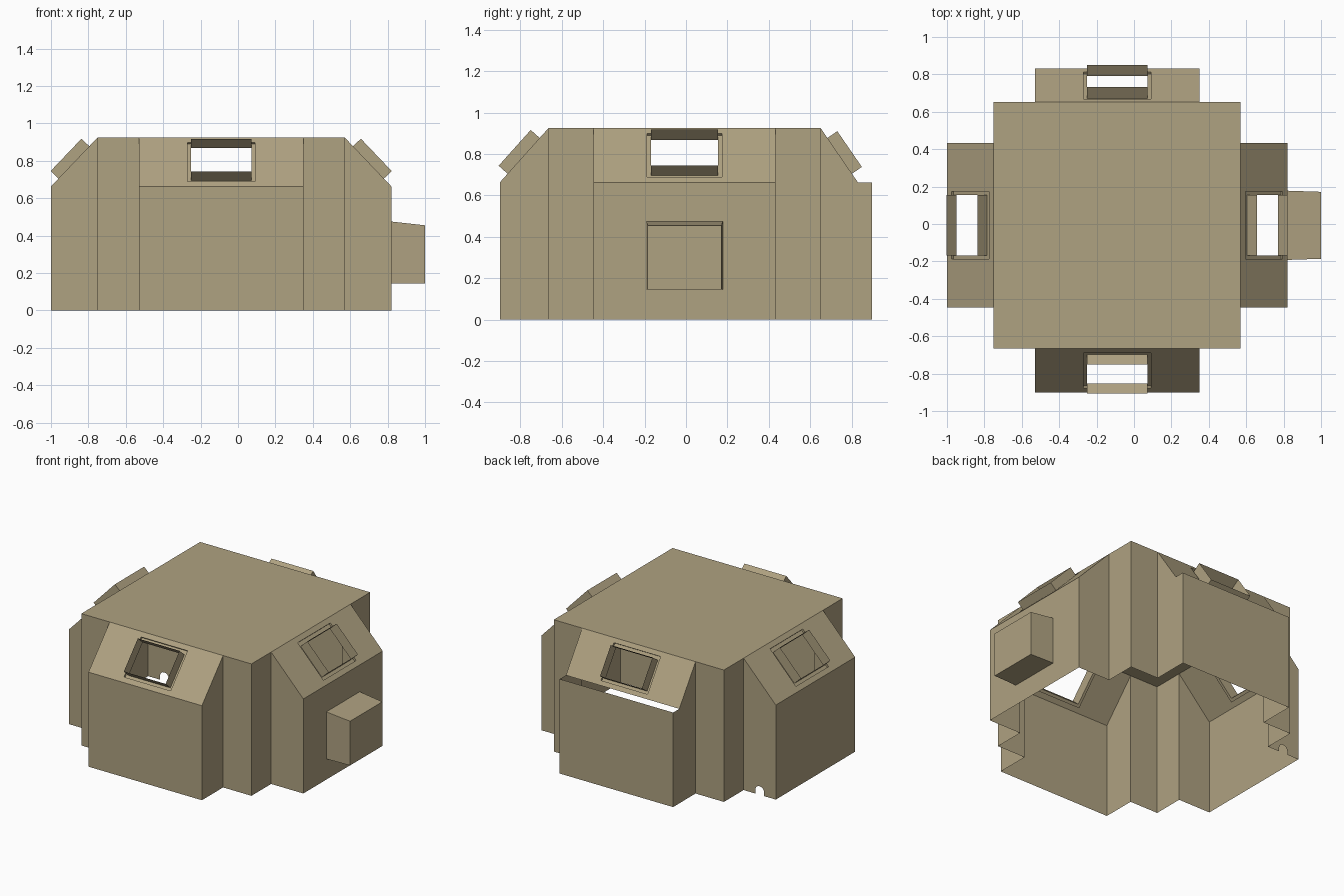
import bpy, bmesh, math
from mathutils import Vector

if "Cube" in bpy.data.objects:
    bpy.data.objects.remove(bpy.data.objects["Cube"])

CX, CY = -0.09, -0.007        # centre of the cross-shaped plan
TOP, EAVE = 0.925, 0.663      # roof height, bottom of sloped panels
HALF = 0.44                   # half width of every wing
CORE = Vector((0.66, 0.658))  # half size of the core

sand = bpy.data.materials.new("sand_beige")
sand.diffuse_color = (0.43, 0.36, 0.22, 1)
sand.use_nodes = True
sand.node_tree.nodes["Principled BSDF"].inputs["Base Color"].default_value = sand.diffuse_color


def add_face(bm, pts, out):
    """Add a polygon whose normal points along out."""
    f = bm.faces.new([bm.verts.new(p) for p in pts])
    f.normal_update()
    if f.normal.dot(Vector(out)) < 0:
        f.normal_flip()


def finish(bm, name):
    bmesh.ops.remove_doubles(bm, verts=bm.verts, dist=0.0005)
    me = bpy.data.meshes.new(name)
    bm.to_mesh(me)
    bm.free()
    me.materials.append(sand)
    bpy.context.collection.objects.link(bpy.data.objects.new(name, me))


def ring(bm, outer, inner, out=None):
    """Four quads joining two rectangles; faces away from the centre if out is None."""
    mid = sum(outer + inner, Vector()) / 8
    for i in range(4):
        j = (i + 1) % 4
        q = [outer[i], outer[j], inner[j], inner[i]]
        add_face(bm, q, out if out is not None else sum(q, Vector()) / 4 - mid)


def wing(name, d, v0, v1, wall, mouse_hole=False):
    d = Vector(d)
    lat = Vector((-d.y, d.x))

    def P(u, v, z):
        p = lat * u + d * v
        return Vector((CX + p.x, CY + p.y, z))

    side = P(1, 0, 0) - P(0, 0, 0)
    fwd = P(0, 1, 0) - P(0, 0, 0)
    length = math.hypot(v1 - v0, TOP - EAVE)
    nv, nz = (TOP - EAVE) / length, (v1 - v0) / length
    normal = fwd * nv + Vector((0, 0, nz))

    def rect(u, f0, f1, off):
        """Rectangle on the slope between fractions f0 and f1, pushed along the normal."""
        return [P(a, v0 + (v1 - v0) * f, TOP - (TOP - EAVE) * f) + normal * off
                for a, f in ((-u, f0), (u, f0), (u, f1), (-u, f1))]

    # walls
    bm = bmesh.new()
    add_face(bm, [P(-HALF, wall, 0), P(HALF, wall, 0), P(HALF, wall, EAVE), P(-HALF, wall, EAVE)], fwd)
    for s in (-1, 1):
        prof = [(wall, 0), (wall, EAVE), (v1, EAVE), (v0, TOP), (v0, 0)]
        if wall == v1:
            prof.pop(1)
        if mouse_hole and s < 0:  # small arched opening at the ground
            c, r = 0.785, 0.034
            prof += [(c - r, 0)]
            prof += [(c - r * math.cos(math.pi * k / 8), 0.026 + r * math.sin(math.pi * k / 8)) for k in range(9)]
            prof += [(c + r, 0)]
        add_face(bm, [P(s * HALF, v, z) for v, z in prof], side * s)
    # sloped panel around the window, with a shallow recess
    hole = rect(0.181, 0.1, 0.9, 0)
    sunk = rect(0.181, 0.1, 0.9, -0.014)
    base = rect(0.162, 0.18, 0.84, -0.014)
    ring(bm, rect(HALF, 0, 1, 0), hole, normal)
    ring(bm, hole, sunk)
    ring(bm, sunk, base, normal)
    finish(bm, name + "_wing")

    # open window hood projecting from the slope
    bm = bmesh.new()
    ring(bm, base, rect(0.162, 0.18, 0.84, 0.058))
    finish(bm, name + "_window_hood")


wing("front", (0, -1), CORE.y, 0.893, 0.893)
wing("back", (0, 1), CORE.y, 0.838, 0.907)   # wall stands clear of the slope
wing("left", (-1, 0), CORE.x, 0.91, 0.91, True)
wing("right", (1, 0), CORE.x, 0.91, 0.91)

# core: flat roof and four outer corners
bm = bmesh.new()
X, Y = CORE
add_face(bm, [(CX + a * X, CY + b * Y, TOP) for a, b in ((-1, -1), (1, -1), (1, 1), (-1, 1))], (0, 0, 1))
for a in (-1, 1):
    for b in (-1, 1):
        corner = (CX + a * X, CY + b * Y)
        for end, out in (((CX + a * HALF, CY + b * Y), (0, b, 0)),
                         ((CX + a * X, CY + b * HALF), (a, 0, 0))):
            add_face(bm, [(*corner, 0), (*end, 0), (*end, TOP), (*corner, TOP)], out)
finish(bm, "core_roof_and_corners")

# tapered box on the right wall
bm = bmesh.new()
near = [Vector((0.82, y, z)) for y, z in ((-0.192, 0.145), (0.178, 0.145), (0.178, 0.475), (-0.192, 0.475))]
far = [Vector((1.0, y, z)) for y, z in ((-0.186, 0.145), (0.172, 0.145), (0.172, 0.455), (-0.186, 0.455))]
ring(bm, near, far)
add_face(bm, far, (1, 0, 0))
finish(bm, "side_box")
